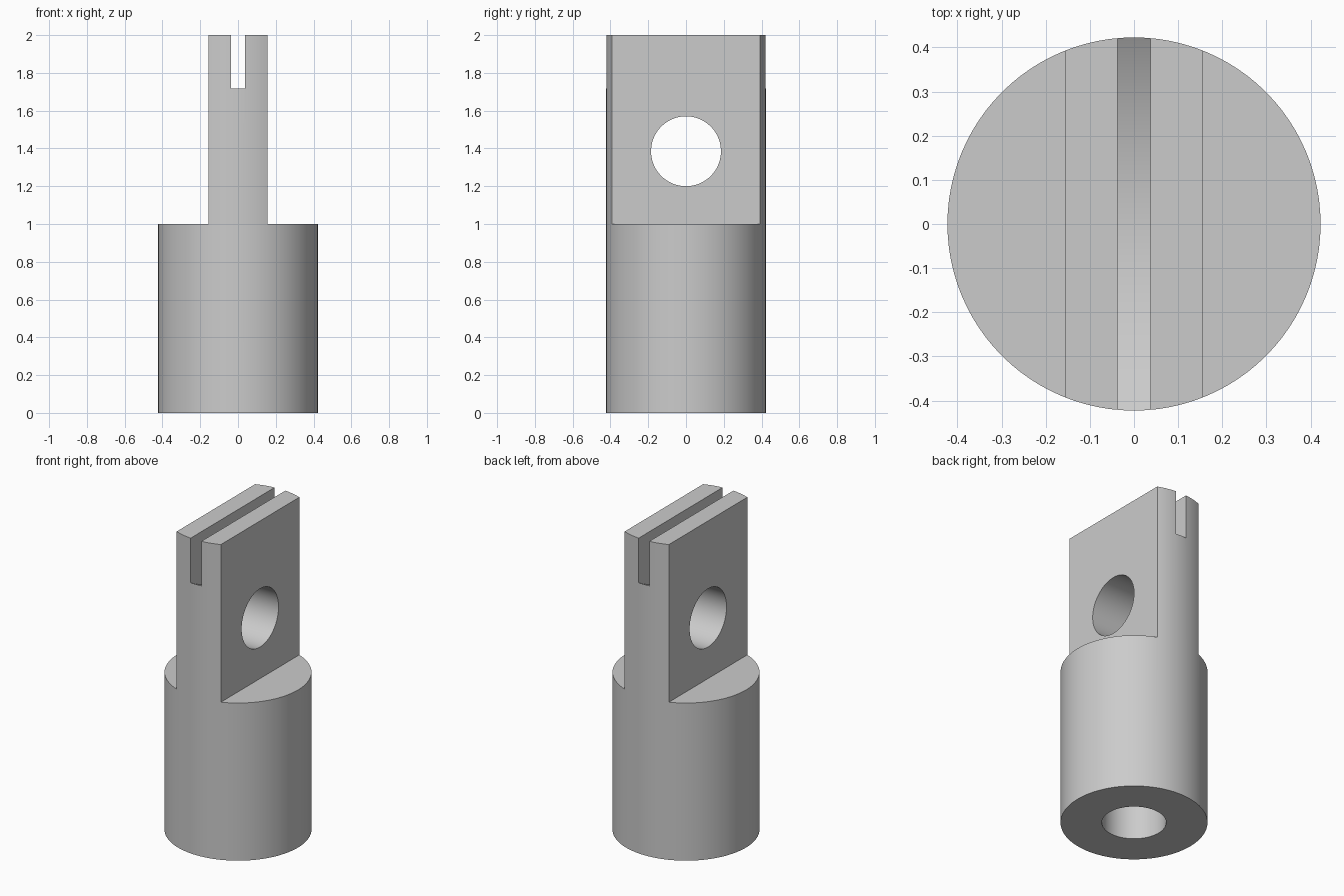
import bpy
import math

RADIUS = 0.4225
HOLE_R = 0.185

default = bpy.data.objects.get("Cube")
if default:
    bpy.data.objects.remove(default, do_unlink=True)

grey = bpy.data.materials.new("plain grey")
grey.use_nodes = True
colour = (0.6, 0.6, 0.6, 1)
grey.diffuse_color = colour
grey.node_tree.nodes["Principled BSDF"].inputs["Base Color"].default_value = colour


def cylinder(name, radius, depth, centre, along_x=False, sides=96):
    turn = (0, math.pi / 2, 0) if along_x else (0, 0, 0)
    bpy.ops.mesh.primitive_cylinder_add(vertices=sides, radius=radius, depth=depth,
                                        location=centre, rotation=turn)
    ob = bpy.context.object
    ob.name = name
    ob.data.materials.append(grey)
    return ob


def box(name, size, centre):
    bpy.ops.mesh.primitive_cube_add(size=1, location=centre)
    ob = bpy.context.object
    ob.name = name
    ob.scale = size
    ob.data.materials.append(grey)
    return ob


def cut(target, cutter):
    mod = target.modifiers.new(cutter.name, "BOOLEAN")
    mod.operation = "DIFFERENCE"
    mod.solver = "EXACT"
    mod.object = cutter
    bpy.context.view_layer.objects.active = target
    bpy.ops.object.modifier_apply(modifier=mod.name)
    bpy.data.objects.remove(cutter, do_unlink=True)


# Round bar, full height
body = cylinder("clevis_body", RADIUS, 2, (0, 0, 1))

# Flats on both sides leave an upright tongue above the round base
for side in (-1, 1):
    cut(body, box("flat_cutter", (0.6, 1.2, 1.2), (side * 0.455, 0, 1.6)))

# Cross hole through the tongue
cut(body, cylinder("cross_hole_cutter", HOLE_R, 1, (0, 0, 1.385), along_x=True))

# Blind bore in the underside
cut(body, cylinder("bore_cutter", HOLE_R, 1.5, (0, 0, 0)))

# Top slot with a dished floor, as left by a round saw blade
blade_r = 0.83
blade_z = 1.718 + math.sqrt(blade_r ** 2 - RADIUS ** 2)
cut(body, cylinder("slot_cutter", blade_r, 0.075, (0, 0, blade_z), along_x=True, sides=192))

# Smooth round walls, sharp machined edges
bpy.ops.object.select_all(action="DESELECT")
body.select_set(True)
bpy.context.view_layer.objects.active = body
bpy.ops.object.shade_smooth_by_angle(angle=math.radians(25))
